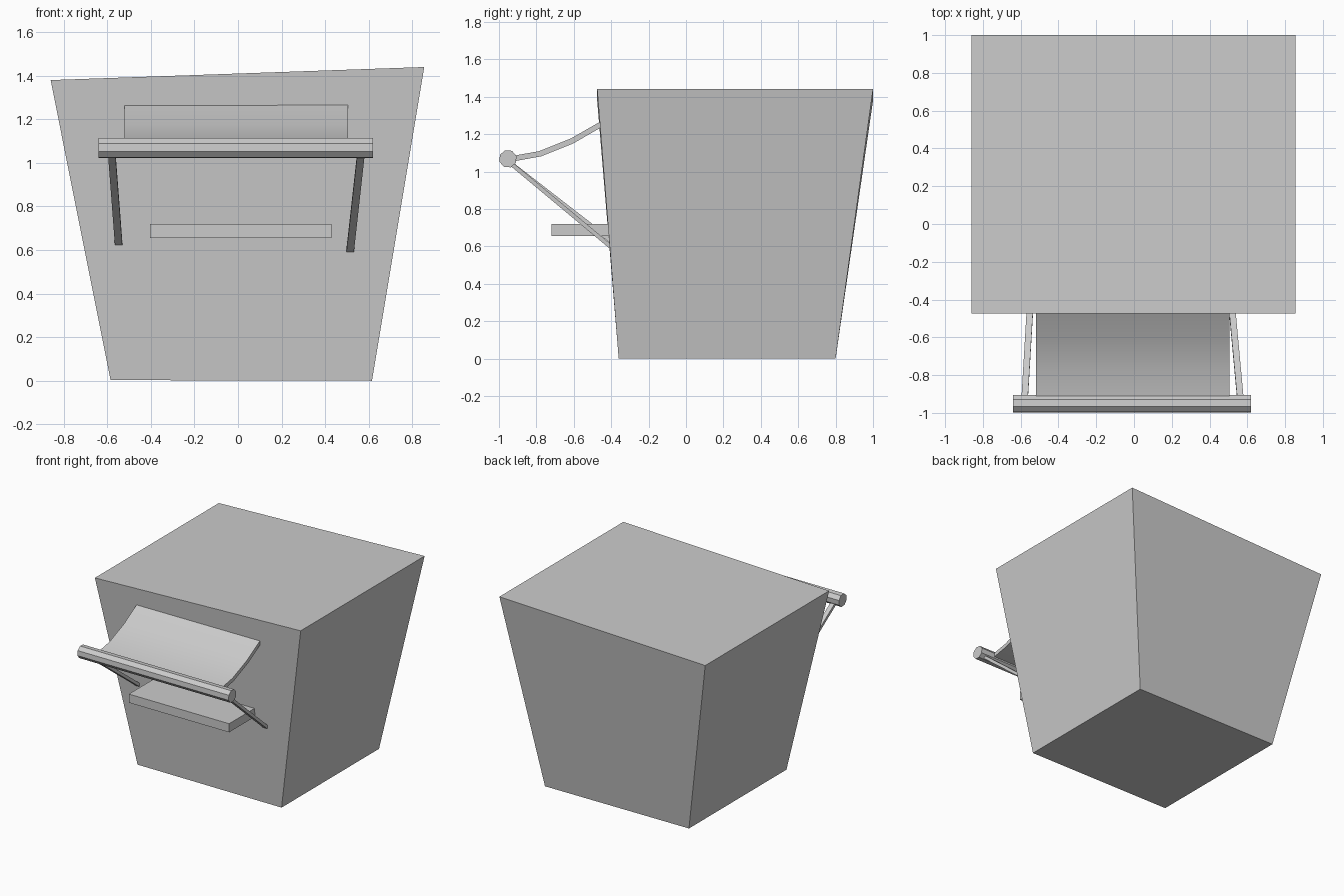
import bpy, bmesh, math
from mathutils import Vector, Matrix

if "Cube" in bpy.data.objects:
    bpy.data.objects.remove(bpy.data.objects["Cube"])


def make_object(name, bm):
    bmesh.ops.recalc_face_normals(bm, faces=bm.faces[:])
    mesh = bpy.data.meshes.new(name)
    bm.to_mesh(mesh)
    bm.free()
    obj = bpy.data.objects.new(name, mesh)
    bpy.context.collection.objects.link(obj)
    return obj


def loft(name, ring_a, ring_b):
    """Closed solid between two matching rings of points."""
    bm = bmesh.new()
    a = [bm.verts.new(p) for p in ring_a]
    b = [bm.verts.new(p) for p in ring_b]
    bm.faces.new(a)
    bm.faces.new(b)
    n = len(a)
    for i in range(n):
        j = (i + 1) % n
        bm.faces.new((a[i], a[j], b[j], b[i]))
    return make_object(name, bm)


def extrude_x(name, profile, x0, x1):
    return loft(name, [(x0, y, z) for y, z in profile], [(x1, y, z) for y, z in profile])


def strut(name, start, end, width, thickness):
    """Flat bar between two points, its width along x."""
    start, end = Vector(start), Vector(end)
    d = (end - start).normalized()
    up = d.cross(Vector((1, 0, 0))).normalized() * thickness / 2
    side = Vector((width / 2, 0, 0))
    corners = (side + up, -side + up, -side - up, side - up)
    return loft(name, [start + c for c in corners], [end + c for c in corners])


# Tapered body with a slightly slanted top
loft("body",
     [(-0.585, -0.36, 0.003), (0.615, -0.36, 0), (0.615, 0.80, 0), (-0.585, 0.80, 0.003)],
     [(-0.86, -0.475, 1.38), (0.855, -0.475, 1.44), (0.855, 1.0, 1.44), (-0.86, 1.0, 1.38)])

# Counter shelf, set into the front wall
extrude_x("shelf", [(-0.72, 0.655), (-0.72, 0.72), (-0.40, 0.72), (-0.40, 0.655)], -0.405, 0.43)

# Curved awning sheet
curve = [(-0.93, 1.068), (-0.78, 1.095), (-0.61, 1.163), (-0.455, 1.252)]
t = 0.014
profile = [(y - t * 0.35, z + t) for y, z in curve] + [(y + t * 0.35, z - t) for y, z in reversed(curve)]
awning = extrude_x("awning", profile, -0.52, 0.505)
bpy.context.view_layer.objects.active = awning
awning.select_set(True)
bpy.ops.object.shade_smooth_by_angle(angle=math.radians(35))

# Eight-sided awning roller
bm = bmesh.new()
bmesh.ops.create_cone(bm, cap_ends=True, segments=8, radius1=0.048, radius2=0.048, depth=1.26,
                      matrix=Matrix.Translation((-0.01, -0.952, 1.068))
                      @ Matrix.Rotation(math.pi / 2, 4, 'Y')
                      @ Matrix.Rotation(math.radians(18), 4, 'Z'))
make_object("awning_roller", bm)

# Two support struts from the wall to the roller
for name, x_top, x_wall, z_wall in (("left_strut", -0.580, -0.548, 0.632),
                                    ("right_strut", 0.565, 0.515, 0.600)):
    strut(name, (x_top, -0.945, 1.05), (x_wall, -0.405, z_wall), 0.034, 0.022)
